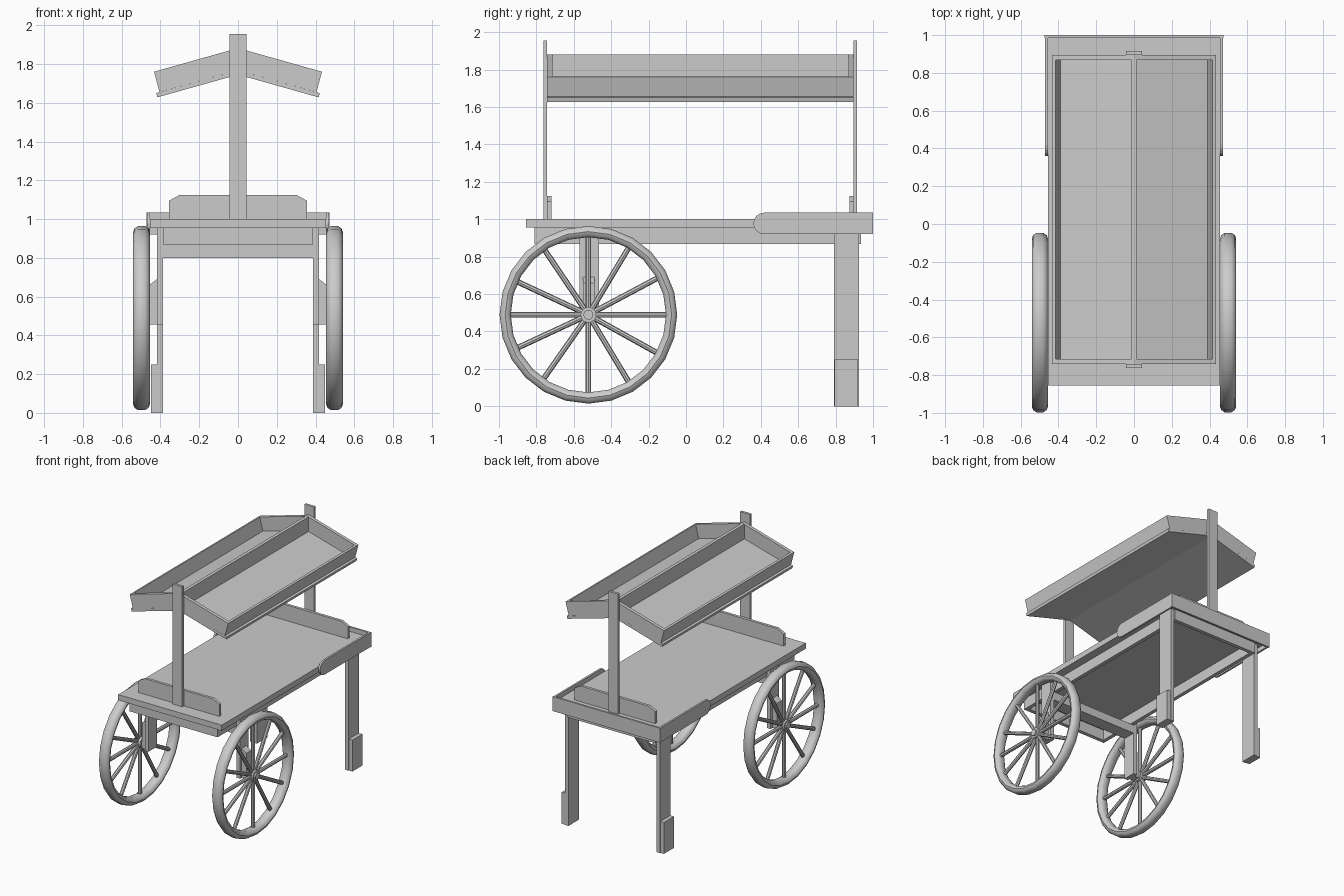
import bpy, bmesh, math
from mathutils import Matrix, Vector

if "Cube" in bpy.data.objects:
    bpy.data.objects.remove(bpy.data.objects["Cube"])


def finish(name, bm, mirror=False, smooth=False):
    bmesh.ops.recalc_face_normals(bm, faces=bm.faces[:])
    me = bpy.data.meshes.new(name)
    bm.to_mesh(me)
    bm.free()
    ob = bpy.data.objects.new(name, me)
    bpy.context.collection.objects.link(ob)
    if mirror:
        ob.modifiers.new("mirror", 'MIRROR')
    if smooth:
        bpy.ops.object.select_all(action='DESELECT')
        ob.select_set(True)
        bpy.context.view_layer.objects.active = ob
        bpy.ops.object.shade_smooth_by_angle(angle=math.radians(40))
    return ob


def prism(name, pts, axis, a, b, mirror=False):
    """Extrude a 2D outline from a to b; axis 'y' takes (x, z), axis 'x' takes (y, z)."""
    bm = bmesh.new()
    def place(p, t):
        return (p[0], t, p[1]) if axis == 'y' else (t, p[0], p[1])
    lo = [bm.verts.new(place(p, a)) for p in pts]
    hi = [bm.verts.new(place(p, b)) for p in pts]
    bm.faces.new(lo)
    bm.faces.new(hi)
    n = len(pts)
    for i in range(n):
        j = (i + 1) % n
        bm.faces.new((lo[i], lo[j], hi[j], hi[i]))
    return finish(name, bm, mirror)


def box(name, x, y, z, mirror=False):
    return prism(name, [(x[0], z[0]), (x[1], z[0]), (x[1], z[1]), (x[0], z[1])],
                 'y', y[0], y[1], mirror)


# table top and the apron below it
box("table_top", (-0.455, 0.455), (-0.855, 0.985), (0.955, 1.0))
box("side_apron", (0.357, 0.387), (-0.81, 0.935), (0.868, 0.955), True)
box("front_apron", (-0.357, 0.357), (-0.81, -0.78), (0.868, 0.955))
box("back_apron", (-0.357, 0.357), (0.905, 0.935), (0.868, 0.955))

# raised border at the back, with rounded side ends
r, zc = 0.0575, 0.9775
arc = [(0.36 + r - r * math.sin(math.pi * k / 8), zc + r * math.cos(math.pi * k / 8))
       for k in range(9)]
prism("border_side", arc + [(0.985, 0.92), (0.985, 1.035)], 'x', 0.455, 0.47, True)
box("border_back", (-0.473, 0.473), (0.985, 1.0), (0.92, 1.035))

# legs, feet, wheel supports
box("back_leg", (0.387, 0.418), (0.79, 0.925), (0, 0.955), True)
box("back_foot", (0.418, 0.45), (0.795, 0.92), (0, 0.25), True)
box("wheel_leg", (0.387, 0.418), (-0.57, -0.465), (0.455, 0.955), True)
prism("wheel_bracket", [(0.418, 0.455), (0.458, 0.455), (0.458, 0.66), (0.418, 0.69)],
      'y', -0.55, -0.49, True)
box("wheel_cross_beam", (-0.387, 0.387), (-0.57, -0.465), (0.80, 0.868))

# canopy posts and the shaped boards at their base
for side, post, board in (("front", (-0.762, -0.742), (-0.742, -0.72)),
                          ("back", (0.895, 0.915), (0.873, 0.895))):
    box(side + "_post", (-0.043, 0.043), post, (1.0, 1.955))
    prism(side + "_end_board", [(-0.355, 1.0), (0.355, 1.0), (0.355, 1.095), (0.30, 1.125),
                                (-0.30, 1.125), (-0.355, 1.095)], 'y', *board)

# sloping canopy trays
end = [(0, 1.882), (0.433, 1.76), (0.405, 1.655), (0, 1.767)]
for side, y in (("front", (-0.742, -0.715)), ("back", (0.868, 0.895))):
    prism("canopy_end_" + side, end, 'y', *y, True)
prism("canopy_floor", [(0, 1.767), (0.422, 1.650), (0.416, 1.628), (0, 1.745)],
      'y', -0.742, 0.895, True)
box("canopy_ridge", (-0.013, 0.013), (-0.715, 0.868), (1.76, 1.88))
prism("canopy_outer_wall", [(0.433, 1.76), (0.405, 1.655), (0.388, 1.658), (0.416, 1.764)],
      'y', -0.715, 0.868, True)

# wheels: rim, spokes, hub
CY, CZ, CX = -0.522, 0.489, 0.498
section = [(-0.018, 0.475), (0.018, 0.475), (0.036, 0.463), (0.043, 0.445), (0.036, 0.426),
           (0.018, 0.415), (-0.018, 0.415), (-0.036, 0.426), (-0.043, 0.445), (-0.036, 0.463)]
bm = bmesh.new()
N = 24
rings = []
for k in range(N):
    a = 2 * math.pi * k / N
    rings.append([bm.verts.new((CX + u, CY + v * math.cos(a), CZ + v * math.sin(a)))
                  for u, v in section])
for k in range(N):
    p, q = rings[k], rings[(k + 1) % N]
    for i in range(len(section)):
        j = (i + 1) % len(section)
        bm.faces.new((p[i], p[j], q[j], q[i]))
finish("wheel_rim", bm, True, True)

bm = bmesh.new()
for deg in (0, 28, 59, 90, 124, 155, 180, 205, 235, 270, 301, 331):
    d = Vector((0, math.cos(math.radians(deg)), math.sin(math.radians(deg))))
    rot = Vector((0, 0, 1)).rotation_difference(d).to_matrix().to_4x4()
    mat = Matrix.Translation(Vector((CX, CY, CZ)) + d * 0.22) @ rot
    bmesh.ops.create_cone(bm, cap_ends=True, segments=8, radius1=0.015, radius2=0.015,
                          depth=0.41, matrix=mat)
finish("wheel_spokes", bm, True, True)

bm = bmesh.new()
turn = Matrix.Rotation(math.pi / 2, 4, 'Y')
for rad, x0, x1 in ((0.042, 0.466, 0.525), (0.026, 0.44, 0.537)):
    bmesh.ops.create_cone(bm, cap_ends=True, segments=16, radius1=rad, radius2=rad,
                          depth=x1 - x0,
                          matrix=Matrix.Translation(((x0 + x1) / 2, CY, CZ)) @ turn)
finish("wheel_hub", bm, True, True)
